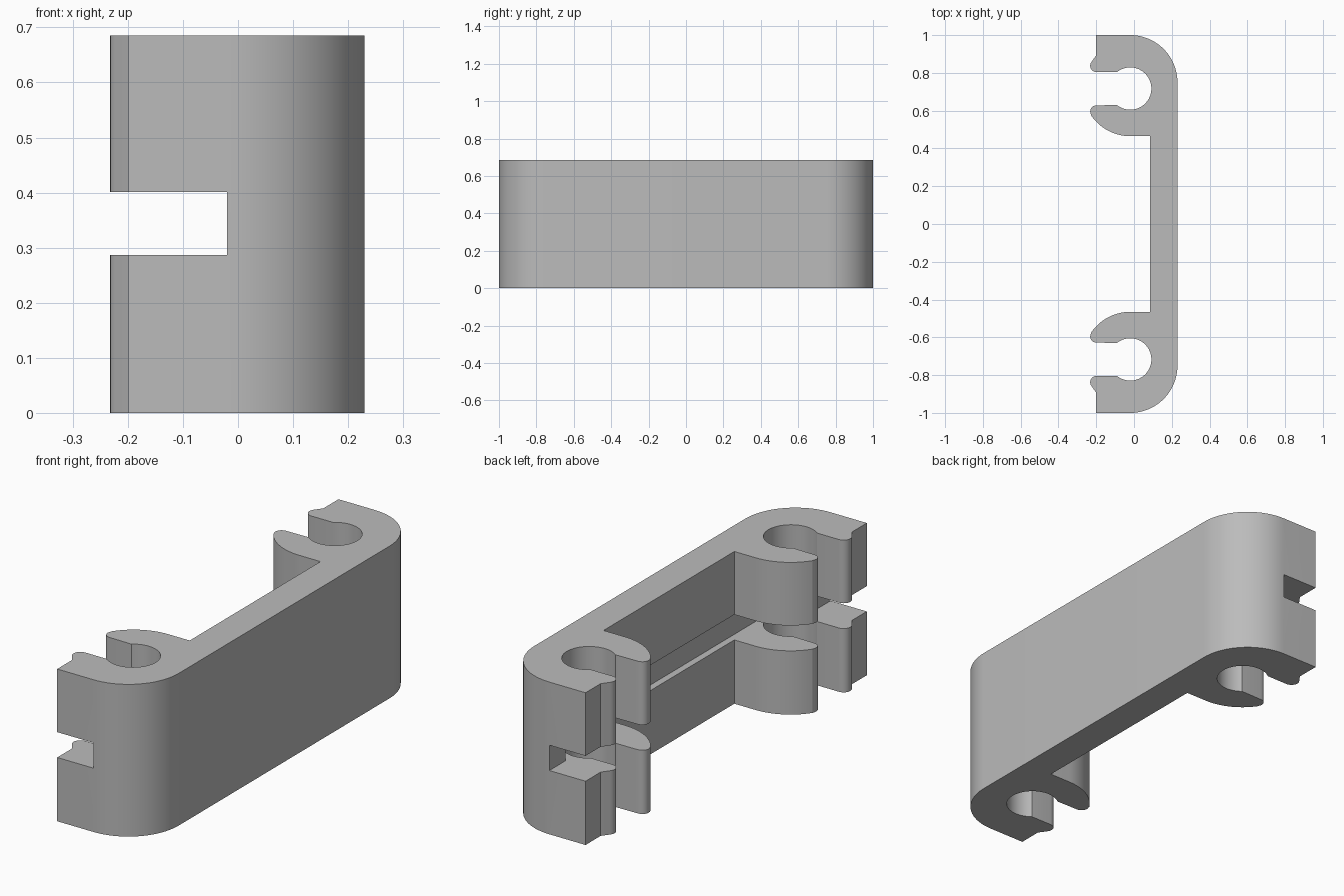
import bpy, bmesh
from math import sin, cos, radians, atan2, degrees

cube = bpy.data.objects.get("Cube")
if cube:
    bpy.data.objects.remove(cube)

HEIGHT = 0.685
SLOT_LOW, SLOT_HIGH = 0.287, 0.401
AXIS_X = -0.02      # shared x of the rounded corners and rod holes
CORNER_Y = 0.75     # centre of the outer corner
HOLE_Y = 0.717      # centre of the rod hole
HOLE_R = 0.112
BODY_R = 0.25


def arc(cx, cy, r, start, end, steps):
    """Points along an arc, angles in degrees."""
    angles = [radians(start + (end - start) * i / steps) for i in range(steps + 1)]
    return [(cx + r * cos(a), cy + r * sin(a)) for a in angles]


def mirrored(half):
    """Close a half outline (y > 0) with its mirror image."""
    return half + [(x, -y) for x, y in reversed(half)]


def extrude_outline(name, outline, z0, z1):
    mesh = bpy.data.meshes.new(name)
    bm = bmesh.new()
    face = bm.faces.new([bm.verts.new((x, y, z0)) for x, y in outline])
    result = bmesh.ops.extrude_face_region(bm, geom=[face])
    top = [v for v in result["geom"] if isinstance(v, bmesh.types.BMVert)]
    bmesh.ops.translate(bm, verts=top, vec=(0, 0, z1 - z0))
    bmesh.ops.recalc_face_normals(bm, faces=bm.faces)
    bm.to_mesh(mesh)
    bm.free()
    obj = bpy.data.objects.new(name, mesh)
    bpy.context.collection.objects.link(obj)
    return obj


# Half outline: outer corner, outer jaw, rod hole, inner jaw, web
jaw_low, jaw_high = 0.628, 0.804
mouth = degrees(atan2(jaw_high - HOLE_Y, -0.07))
half = arc(AXIS_X, CORNER_Y, BODY_R, 0, 90, 20)
half += [(-0.2, 1.0), (-0.2, 0.893)]
half += arc(-0.198, 0.838, 0.034, 140, 270, 8)
half += arc(AXIS_X, HOLE_Y, HOLE_R, mouth, -mouth, 36)
half += arc(-0.2, 0.596, 0.032, 90, 210, 8)
half += arc(AXIS_X, HOLE_Y - 0.002, BODY_R, 214, 270, 14)
half += [(0.085, HOLE_Y - 0.002 - BODY_R)]
bracket = extrude_outline("clip_bracket", mirrored(half), 0, HEIGHT)

# Strap slot: open across the jaws, with a deeper pocket inside the walls
slot = [(-0.5, 1.2), (AXIS_X, 1.2)]
slot += arc(AXIS_X, CORNER_Y, 0.136, 90, 0, 12)
cutter = extrude_outline("slot_cutter", mirrored(slot), SLOT_LOW, SLOT_HIGH)
cutter.hide_render = True

bpy.ops.object.select_all(action="DESELECT")
bpy.context.view_layer.objects.active = bracket
bracket.select_set(True)
cut = bracket.modifiers.new("strap_slot", "BOOLEAN")
cut.operation = "DIFFERENCE"
cut.solver = "EXACT"
cut.object = cutter
bpy.ops.object.modifier_apply(modifier=cut.name)
bpy.data.objects.remove(cutter)

# Single grey plastic
grey = bpy.data.materials.new("plain_grey")
grey.use_nodes = True
colour = (0.5, 0.5, 0.5, 1)
grey.diffuse_color = colour
grey.node_tree.nodes["Principled BSDF"].inputs["Base Color"].default_value = colour
bracket.data.materials.clear()
bracket.data.materials.append(grey)
bpy.ops.object.shade_smooth_by_angle(angle=radians(30))
